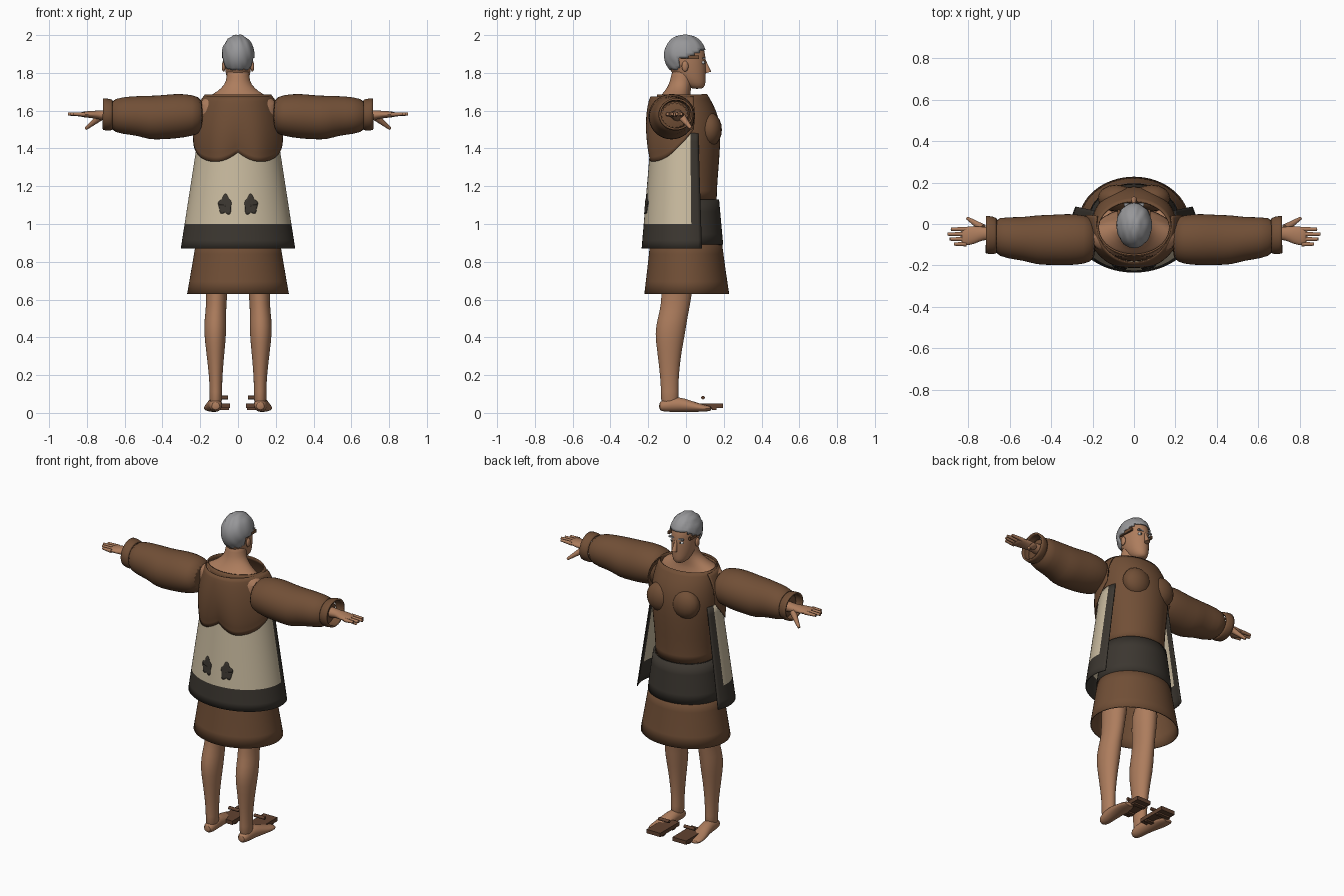
import bpy, bmesh, math
from mathutils import Vector

cube = bpy.data.objects.get("Cube")
if cube:
    bpy.data.objects.remove(cube, do_unlink=True)


def material(name, r, g, b):
    m = bpy.data.materials.new(name)
    m.use_nodes = True
    m.diffuse_color = (r, g, b, 1)
    m.node_tree.nodes["Principled BSDF"].inputs["Base Color"].default_value = (r, g, b, 1)
    return m


BROWN = material("brown cloth", 0.165, 0.078, 0.037)
WOOD = material("sandal wood", 0.12, 0.055, 0.03)
SKIN = material("skin", 0.42, 0.205, 0.11)
CREAM = material("cream cloth", 0.59, 0.5, 0.35)
DARK = material("dark trim", 0.045, 0.038, 0.03)
GREY = material("grey hair", 0.31, 0.31, 0.32)
WHITE = material("eye white", 0.7, 0.7, 0.7)
LIP = material("lip", 0.3, 0.11, 0.07)


def finish(name, bm, mats, thick=0, subdiv=0, angle=50):
    bmesh.ops.recalc_face_normals(bm, faces=bm.faces[:])
    me = bpy.data.meshes.new(name)
    bm.to_mesh(me)
    bm.free()
    ob = bpy.data.objects.new(name, me)
    bpy.context.collection.objects.link(ob)
    for m in mats:
        me.materials.append(m)
    if subdiv:
        ob.modifiers.new("smooth", "SUBSURF").levels = subdiv
        ob.modifiers["smooth"].render_levels = subdiv
    if thick:
        mod = ob.modifiers.new("thickness", "SOLIDIFY")
        mod.thickness, mod.offset = thick, 0
    bpy.ops.object.select_all(action="DESELECT")
    ob.select_set(True)
    bpy.context.view_layer.objects.active = ob
    bpy.ops.object.shade_smooth_by_angle(angle=math.radians(angle))
    return ob


def loft(name, rows, mat, axis="z", s=1, n=16, caps=True, thick=0, subdiv=1):
    """Elliptical rings (position, centre u, centre v, radius u, radius v) along an axis."""
    bm = bmesh.new()
    rings = []
    for t, u, v, ru, rv in rows:
        ring = []
        for i in range(n):
            a = math.tau * i / n
            p, q = u + ru * math.cos(a), v + rv * math.sin(a)
            x, y, z = {"z": (p, q, t), "x": (t, p, q), "y": (p, t, q)}[axis]
            ring.append(bm.verts.new((x * s, y, z)))
        rings.append(ring)
    for a, b in zip(rings, rings[1:]):
        for i in range(n):
            j = (i + 1) % n
            bm.faces.new((a[i], a[j], b[j], b[i]))
    if caps:
        bm.faces.new(rings[0])
        bm.faces.new(rings[-1])
    return finish(name, bm, [mat], thick, subdiv)


def sheet(name, fn, nu, nv, mats, rule=None, thick=0.006):
    """Grid surface fn(u, v); rule(u, v) picks the material of each face."""
    bm = bmesh.new()
    vs = [[bm.verts.new(fn(i / nu, j / nv)) for i in range(nu + 1)] for j in range(nv + 1)]
    for j in range(nv):
        for i in range(nu):
            f = bm.faces.new((vs[j][i], vs[j][i + 1], vs[j + 1][i + 1], vs[j + 1][i]))
            if rule:
                f.material_index = rule((i + 0.5) / nu, (j + 0.5) / nv)
    return finish(name, bm, mats, thick)


def ball(name, centre, radii, mat):
    bm = bmesh.new()
    bmesh.ops.create_uvsphere(bm, u_segments=16, v_segments=10, radius=1)
    for v in bm.verts:
        v.co = Vector(centre) + Vector(c * r for c, r in zip(v.co, radii))
    return finish(name, bm, [mat])


def box(name, centre, size, mat):
    bm = bmesh.new()
    bmesh.ops.create_cube(bm, size=1)
    for v in bm.verts:
        v.co = Vector(centre) + Vector(c * r for c, r in zip(v.co, size))
    return finish(name, bm, [mat], angle=30)


def rod(name, a, b, r1, r2, mat):
    a, b = Vector(a), Vector(b)
    bm = bmesh.new()
    bmesh.ops.create_cone(bm, cap_ends=True, segments=10, radius1=r1, radius2=r2, depth=(b - a).length)
    q = (b - a).to_track_quat("Z", "Y")
    for v in bm.verts:
        v.co = q @ v.co + (a + b) / 2
    return finish(name, bm, [mat])


# Head, neck and shoulders
loft("head", [(1.715, 0, .06, .02, .025), (1.73, 0, .05, .043, .053), (1.77, 0, .025, .06, .08),
              (1.82, 0, .008, .07, .098), (1.87, 0, 0, .074, .106), (1.92, 0, -.002, .074, .103),
              (1.96, 0, -.005, .06, .08), (1.98, 0, -.005, .03, .04)], SKIN, n=20)
loft("neck_and_shoulders", [(1.42, 0, -.02, .19, .13), (1.56, 0, -.06, .22, .11), (1.64, 0, -.065, .22, .1),
                            (1.67, 0, -.06, .17, .085), (1.7, 0, -.045, .11, .07), (1.74, 0, -.03, .068, .06),
                            (1.78, 0, -.02, .06, .06), (1.84, 0, -.01, .06, .06)], SKIN, n=20)
rod("nose", (0, .097, 1.87), (0, .118, 1.802), .006, .016, SKIN)
box("mouth", (0, .093, 1.77), (.04, .008, .008), LIP)

# Hair: a wavy cap cut away around the face
bm = bmesh.new()
bmesh.ops.create_uvsphere(bm, u_segments=40, v_segments=24, radius=1)
for v in bm.verts:
    wave = 1 + .025 * math.sin(14 * v.co.x + 5 * v.co.z) * math.cos(5 * v.co.y)
    v.co = Vector((.082 * v.co.x, .108 * v.co.y - .005, .106 * v.co.z)) * wave + Vector((0, 0, 1.893))
face = [v for v in bm.verts if v.co.z < 1.81 or (v.co.y > -.03 and v.co.z < 1.87 + .5 * max(0, v.co.y))]
bmesh.ops.delete(bm, geom=face, context="VERTS")
finish("hair", bm, [GREY], thick=.008)


# Coat: open cone behind the body, with dark hem and front edges
def coat(u, v, out=0):
    t = math.radians(222 * (u - .5))
    z = .87 + .61 * v
    a, b = .3 - .155 * (z - .87) + out, .232 - .085 * (z - .87) + out
    return (a * math.sin(t), -b * math.cos(t), z)


sheet("coat", coat, 48, 14, [CREAM, DARK], lambda u, v: int(v < 3 / 14 or abs(u - .5) > .4375))


# Two-lobed back drape over the coat
def drape(u, v):
    t = math.radians(204 * (u - .5))
    d = abs(t) / math.radians(30) - 1
    low = 1.33 + (.05 if d < 0 else .03) * d * d
    bulge = math.sin(math.pi * min(1, v * 1.05)) ** .7 if 0 < v < .95 else 0
    a, b = .18 + .055 * v + .02 * bulge, .185 + .012 * v + .022 * bulge
    fold = .008 * math.cos(6 * t) * v
    return (a * math.sin(t), -(b - fold) * math.cos(t), 1.675 + (low - 1.675) * v)


sheet("back_drape", drape, 56, 14, [BROWN])

# Robe, waist wrap and skirt
loft("robe", [(1.13, 0, 0, .178, .16), (1.22, 0, 0, .178, .163), (1.34, 0, 0, .19, .174), (1.48, 0, 0, .205, .182),
              (1.57, 0, 0, .2, .17), (1.64, 0, -.01, .19, .148), (1.685, 0, -.02, .175, .13)],
     BROWN, n=24, caps=False, thick=.008)
loft("waist_wrap", [(.89, 0, 0, .222, .192), (1.0, 0, 0, .208, .182), (1.13, 0, 0, .188, .17)],
     DARK, n=32, caps=False, thick=.012)
loft("skirt", [(.63, 0, .004, .268, .223), (.76, 0, .002, .245, .205), (.92, 0, 0, .218, .186)],
     BROWN, n=32, caps=False, thick=.006)

# Paired parts
for s, side in ((1, "left"), (-1, "right")):
    ball(side + "_chest", (s * .085, .125, 1.5), (.09, .065, .09), BROWN)
    ball(side + "_ear", (s * .076, -.005, 1.835), (.01, .018, .028), SKIN)
    ball(side + "_eye", (s * .03, .09, 1.855), (.015, .01, .008), WHITE)
    ball(side + "_pupil", (s * .03, .098, 1.855), (.006, .004, .006), DARK)
    box(side + "_brow", (s * .032, .095, 1.878), (.034, .014, .008), GREY)
    box(side + "_temple_strap", (s * .074, .02, 1.882), (.012, .1, .018), BROWN)

    def patch(u, v):
        a = math.tau * u
        r = v * (1 + .13 * math.sin(5 * a) + .1 * math.cos(3 * a + 1))
        x, z = s * (.068 + .034 * r * math.cos(a)), 1.1 + .05 * r * math.sin(a)
        k = math.degrees(math.asin(x / (.306 - .155 * (z - .87)))) / 222 + .5
        return coat(k, (z - .87) / .61, .006)

    sheet(side + "_back_patch", patch, 28, 4, [DARK], thick=.003)

    # Sleeve and cuff
    loft(side + "_sleeve", [(.18, -.075, 1.575, .1, .09), (.24, -.075, 1.575, .12, .11), (.32, -.075, 1.572, .127, .121),
                            (.4, -.077, 1.565, .122, .118), (.47, -.077, 1.562, .122, .118), (.53, -.072, 1.573, .106, .106),
                            (.61, -.067, 1.574, .102, .1), (.69, -.058, 1.575, .086, .08)], BROWN, "x", s, 20)
    loft(side + "_cuff", [(.665, -.057, 1.578, .08, .075), (.685, -.055, 1.578, .09, .082), (.715, -.052, 1.582, .086, .08)],
         BROWN, "x", s, 20, caps=False, thick=.01)

    # Hand
    loft(side + "_hand", [(.6, -.05, 1.575, .04, .04), (.68, -.045, 1.575, .035, .03), (.73, -.045, 1.577, .03, .024),
                          (.77, -.053, 1.58, .046, .02), (.82, -.06, 1.58, .046, .015), (.835, -.06, 1.58, .04, .012)],
         SKIN, "x", s)
    for i, tip in enumerate((.87, .89, .9, .885)):
        y = -.097 + .024 * i
        rod(f"{side}_finger_{i + 1}", (s * .81, y, 1.58), (s * tip, y, 1.582), .012, .008, SKIN)
    rod(side + "_thumb", (s * .73, -.02, 1.565), (s * .805, .028, 1.505), .02, .008, SKIN)

    # Leg, foot and wooden sandal
    loft(side + "_leg", [(.85, .11, -.03, .075, .09), (.68, .112, -.045, .062, .085), (.57, .115, -.055, .053, .078),
                         (.5, .12, -.072, .059, .08), (.42, .121, -.085, .06, .082), (.33, .12, -.088, .05, .066),
                         (.2, .118, -.088, .036, .05), (.11, .117, -.086, .033, .046), (.03, .118, -.086, .036, .05)],
         SKIN, "z", s)
    loft(side + "_foot", [(-.145, .118, .035, .024, .022), (-.11, .118, .04, .036, .036), (-.04, .122, .047, .038, .042),
                          (.03, .13, .034, .045, .03), (.09, .138, .025, .047, .019), (.14, .142, .022, .035, .012)],
         SKIN, "y", s)
    box(side + "_sandal_sole", (s * .09, .1, .038), (.095, .19, .024), WOOD)
    for y in (.05, .15):
        box(f"{side}_sandal_tooth_{y}", (s * .09, y, .022), (.085, .025, .012), WOOD)
    rod(side + "_sandal_strap", (s * .052, .09, .081), (s * .125, .09, .081), .01, .01, WOOD)
